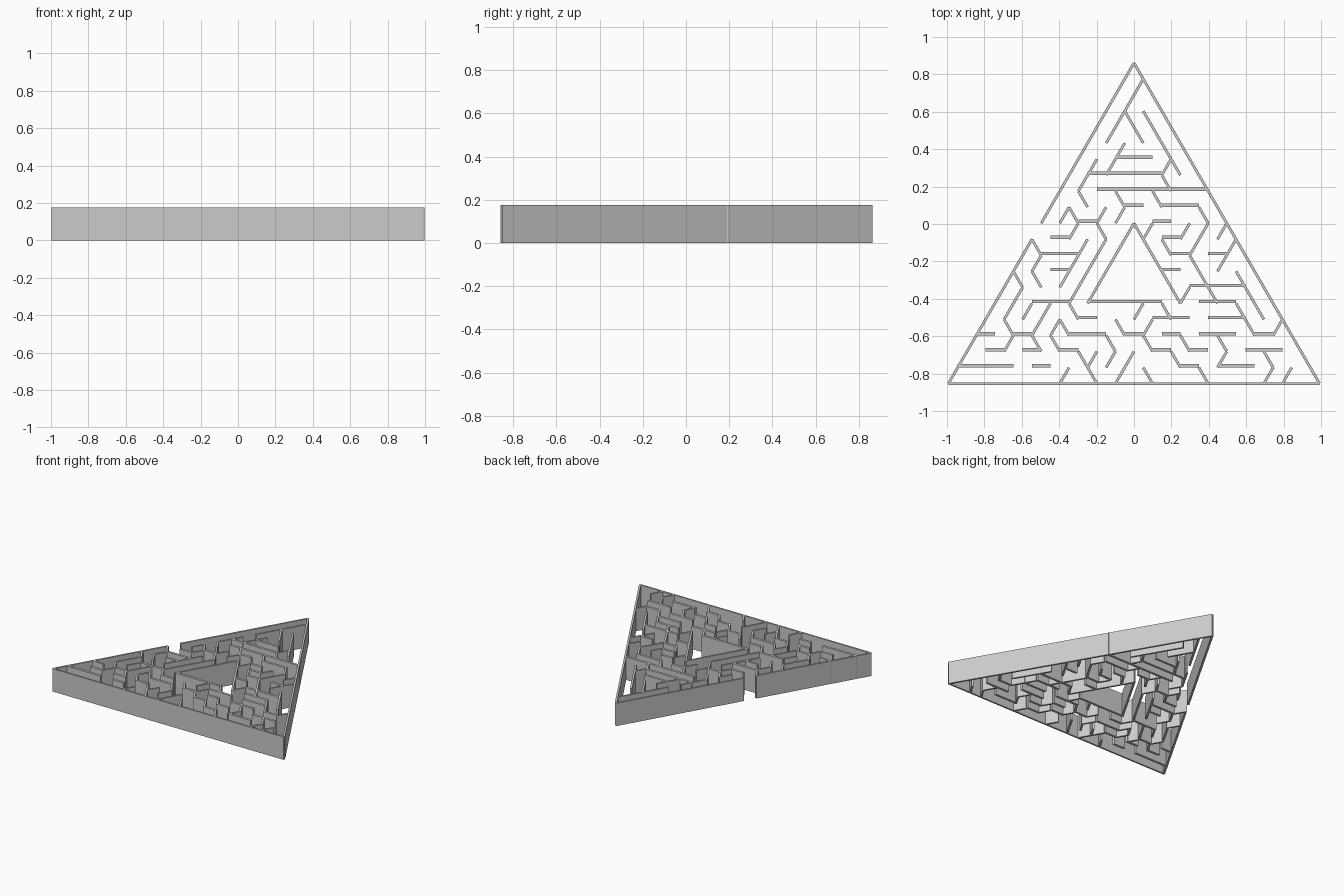
import bpy, bmesh
from itertools import groupby
from mathutils import Vector, Matrix

if "Cube" in bpy.data.objects:
    bpy.data.objects.remove(bpy.data.objects["Cube"])

HEIGHT = 0.177
STEP, ROW = 0.0992, 0.0857
# moves on the triangular lattice: (row change, column change)
MOVES = {'e': (0, 1), 'w': (0, -1), 'a': (1, 0), 'c': (-1, 0), 'b': (1, -1), 'd': (-1, 1)}


def node(k, j):
    return Vector((-0.992 + STEP * (j + k / 2), -0.853 + ROW * k, 0))


def add_box(bm, p, q, thick):
    d = q - p
    m = (Matrix.Translation((p + q) / 2 + Vector((0, 0, HEIGHT / 2)))
         @ Vector((1, 0, 0)).rotation_difference(d.normalized()).to_matrix().to_4x4()
         @ Matrix.Diagonal((d.length, thick, HEIGHT, 1)))
    bmesh.ops.create_cube(bm, size=1, matrix=m)


def build_walls(name, paths, lift=0.010):
    """Each path is a start row, start column and a string of moves."""
    bm = bmesh.new()
    for path in paths:
        k, j, moves = path.split()
        k, j = int(k), int(j)
        for move, run in groupby(moves):
            n = len(list(run))
            p = node(k, j)
            k, j = k + MOVES[move][0] * n, j + MOVES[move][1] * n
            q = node(k, j)
            if move in 'ew':
                p, q = sorted((p, q), key=lambda v: v.x)
                up = Vector((0, lift, 0))
                add_box(bm, p + up, q + up, 0.018 if lift > 0 else 0.013)
            else:
                add_box(bm, p, q, 0.0145)
    mesh = bpy.data.meshes.new(name)
    bm.to_mesh(mesh)
    bm.free()
    bpy.context.collection.objects.link(bpy.data.objects.new(name, mesh))


# outer triangle with the one-cell entrance on the left side
build_walls("outer_wall", ["0 0 " + "e" * 20, "0 0 " + "a" * 9,
                           "10 0 " + "a" * 10, "0 20 " + "b" * 20], lift=0.0)

# central chamber
build_walls("chamber_wall", ["10 5 dddddaeee", "10 5 ccccceeeed"])

# upper maze
build_walls("upper_maze_walls", [
    "19 1 cccc", "17 1 dd", "17 2 dddd", "13 2 aa", "14 2 ee",
    "14 1 ccd", "13 1 eeeea", "13 5 d", "12 2 eeeeee", "12 5 deed",
    "12 3 dc", "11 4 e"])

# left maze
build_walls("left_maze_walls", [
    "10 1 adc", "9 1 e", "10 2 ed", "10 3 a", "9 4 ccccde",
    "9 0 dcd", "8 1 ee", "9 3 ccc", "7 2 e",
    "7 0 dccdcw", "3 2 ed", "2 3 e", "3 3 aa", "4 2 aee", "3 0 e"])

# bottom maze
build_walls("bottom_maze_walls", [
    "1 0 eee", "1 4 e", "0 6 a", "3 4 adeedc", "3 4 dedd", "1 7 a",
    "0 9 aa", "1 10 d", "4 7 deaee", "3 9 dede", "4 8 a", "3 10 ede", "1 13 d"])

# right maze
build_walls("right_maze_walls", [
    "9 6 ae", "7 8 e", "10 8 cwde", "10 9 ccddd", "10 10 c", "9 11 cw", "8 11 c",
    "7 12 ddd", "5 11 eeddea", "4 12 ee", "3 12 ee", "3 13 dc", "1 14 ee",
    "2 15 ee", "0 17 ab", "0 18 a"])
